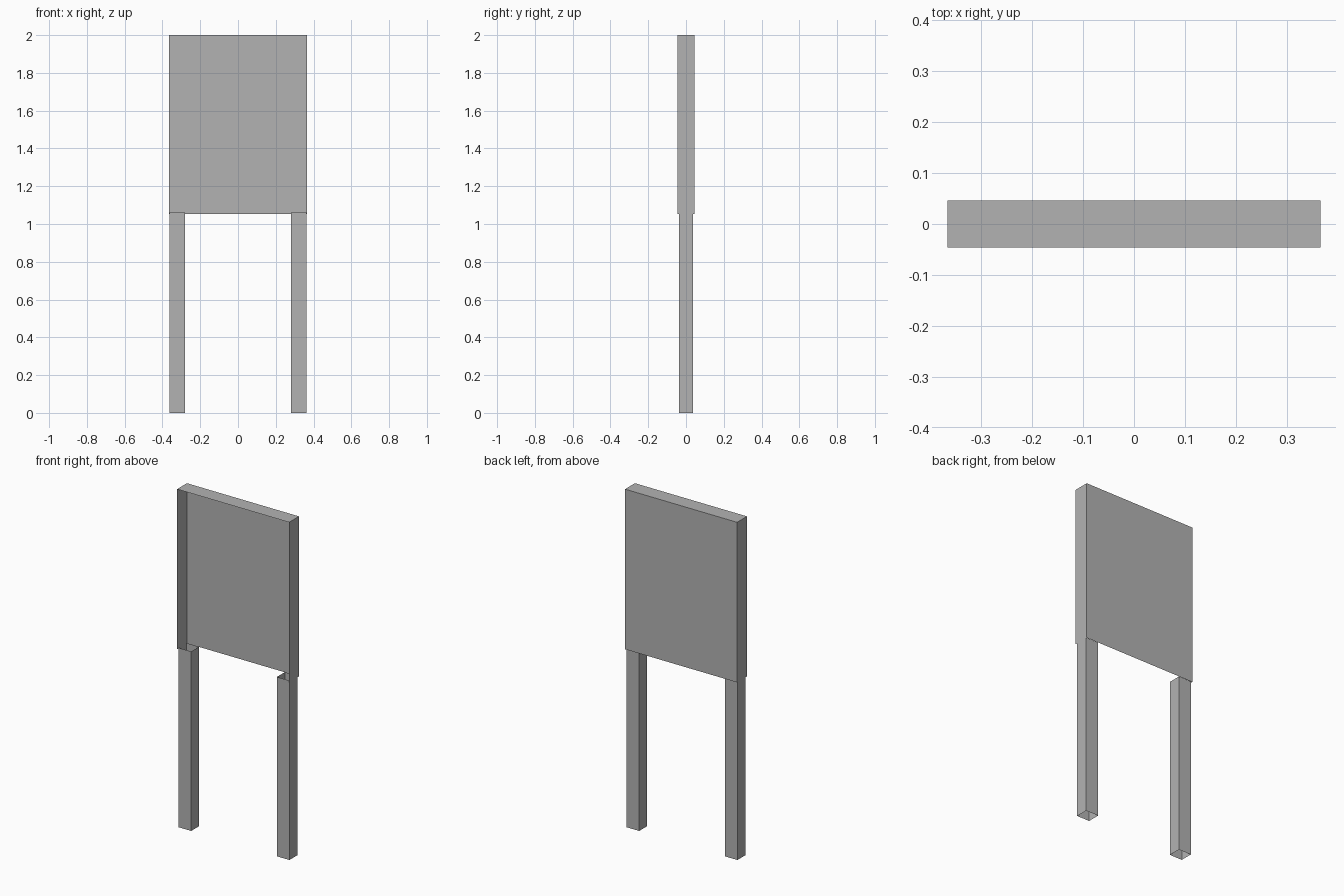
import bpy
import bmesh
from mathutils import Vector

default_cube = bpy.data.objects.get("Cube")
if default_cube:
    bpy.data.objects.remove(default_cube, do_unlink=True)

# Single plain grey
grey = bpy.data.materials.new("plain_grey")
grey.use_nodes = True
colour = (0.45, 0.45, 0.45, 1.0)
grey.diffuse_color = colour
grey.node_tree.nodes["Principled BSDF"].inputs["Base Color"].default_value = colour


def open_box(name, low, high, open_sides):
    """Thin-walled box between two corners, without the faces on open_sides."""
    low, high = Vector(low), Vector(high)
    bm = bmesh.new()
    bmesh.ops.create_cube(bm, size=1)
    removed = [f for f in bm.faces
               if any(f.normal.dot(Vector(side)) > 0.9 for side in open_sides)]
    bmesh.ops.delete(bm, geom=removed, context="FACES")
    bmesh.ops.scale(bm, vec=high - low, verts=bm.verts)
    bmesh.ops.translate(bm, vec=(low + high) / 2, verts=bm.verts)
    mesh = bpy.data.meshes.new(name)
    bm.to_mesh(mesh)
    bm.free()
    mesh.materials.append(grey)
    obj = bpy.data.objects.new(name, mesh)
    bpy.context.collection.objects.link(obj)
    return obj


UP, DOWN, FRONT = (0, 0, 1), (0, 0, -1), (0, -1, 0)

# Board: shallow tray, open at the front and underneath
open_box("board", (-0.366, -0.046, 1.054), (0.366, 0.046, 2.0), (FRONT, DOWN))

# Legs: square tubes, open at both ends
for name, x in (("left_leg", 0.321), ("right_leg", -0.321)):
    open_box(name, (x - 0.041, -0.037, 0), (x + 0.041, 0.037, 1.06), (UP, DOWN))
